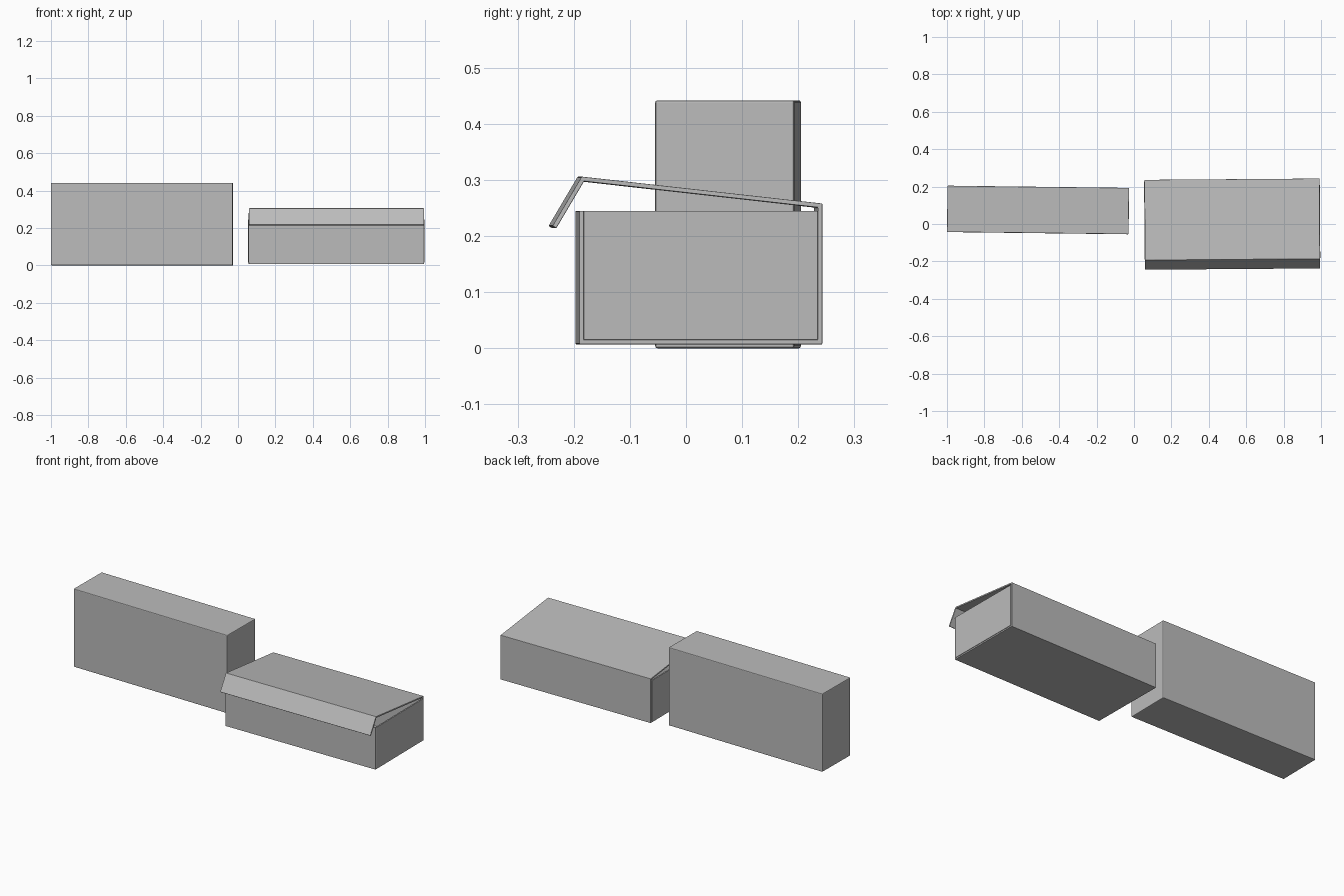
import bpy
import bmesh
from math import radians
from mathutils import Vector

if "Cube" in bpy.data.objects:
    bpy.data.objects.remove(bpy.data.objects["Cube"], do_unlink=True)

card = bpy.data.materials.new("grey_card")
card.use_nodes = True
card.diffuse_color = (0.5, 0.5, 0.5, 1)
card.node_tree.nodes["Principled BSDF"].inputs["Base Color"].default_value = (0.5, 0.5, 0.5, 1)

THICK = 0.008


def finish(name, bm, location, turn, bevel):
    bmesh.ops.recalc_face_normals(bm, faces=bm.faces)
    mesh = bpy.data.meshes.new(name)
    bm.to_mesh(mesh)
    bm.free()
    mesh.materials.append(card)
    obj = bpy.data.objects.new(name, mesh)
    bpy.context.collection.objects.link(obj)
    obj.location = location
    obj.rotation_euler.z = radians(turn)
    mod = obj.modifiers.new("soft_edges", "BEVEL")
    mod.width = bevel
    mod.segments = 2
    mod.limit_method = "ANGLE"
    return obj


def block(name, size, offset, location, turn, bevel):
    bm = bmesh.new()
    bmesh.ops.create_cube(bm, size=1)
    bmesh.ops.scale(bm, vec=size, verts=bm.verts)
    bmesh.ops.translate(bm, vec=offset, verts=bm.verts)
    return finish(name, bm, location, turn, bevel)


def inner_line(path, thick):
    """Offset an open path to its left with mitred corners."""
    pts = [Vector(p) for p in path]
    dirs = [(b - a).normalized() for a, b in zip(pts, pts[1:])]
    normals = [Vector((-d.y, d.x)) for d in dirs]
    result = []
    for i, p in enumerate(pts):
        n1 = normals[max(i - 1, 0)]
        n2 = normals[min(i, len(normals) - 1)]
        result.append(p + (n1 + n2) * thick / (1 + n1.dot(n2)))
    return pts, result


# Closed box
block("closed_box", (0.971, 0.248, 0.442), (0, 0, 0.221), (-0.513, 0.075, 0), -0.7, 0.004)

# Open box: one folded sheet makes front, base, back, lid and lid flap
PLACE, TURN, LENGTH = (0.525, 0.0225, 0), 0.43, 0.935
path = [(-0.216, 0.245), (-0.216, 0.007), (0.217, 0.007),
        (0.217, 0.258), (-0.212, 0.306), (-0.264, 0.218)]
outer, inner = inner_line(path, THICK)
bm = bmesh.new()
rings = []
for o, i in zip(outer, inner):
    rings.append([bm.verts.new((x, p.x, p.y)) for x, p in
                  ((-LENGTH / 2, o), (LENGTH / 2, o), (LENGTH / 2, i), (-LENGTH / 2, i))])
for a, b in zip(rings, rings[1:]):
    for k in range(4):
        n = (k + 1) % 4
        bm.faces.new((a[k], a[n], b[n], b[k]))
bm.faces.new(rings[0])
bm.faces.new(rings[-1])
finish("open_box_sheet", bm, PLACE, TURN, 0.0015)

# End panels set between front, base and back
for side, name in ((-1, "right_end_panel"), (1, "left_end_panel")):
    block(name, (THICK, 0.417, 0.230), (side * (LENGTH / 2 - 0.002), 0.0005, 0.130),
          PLACE, TURN, 0.001)
